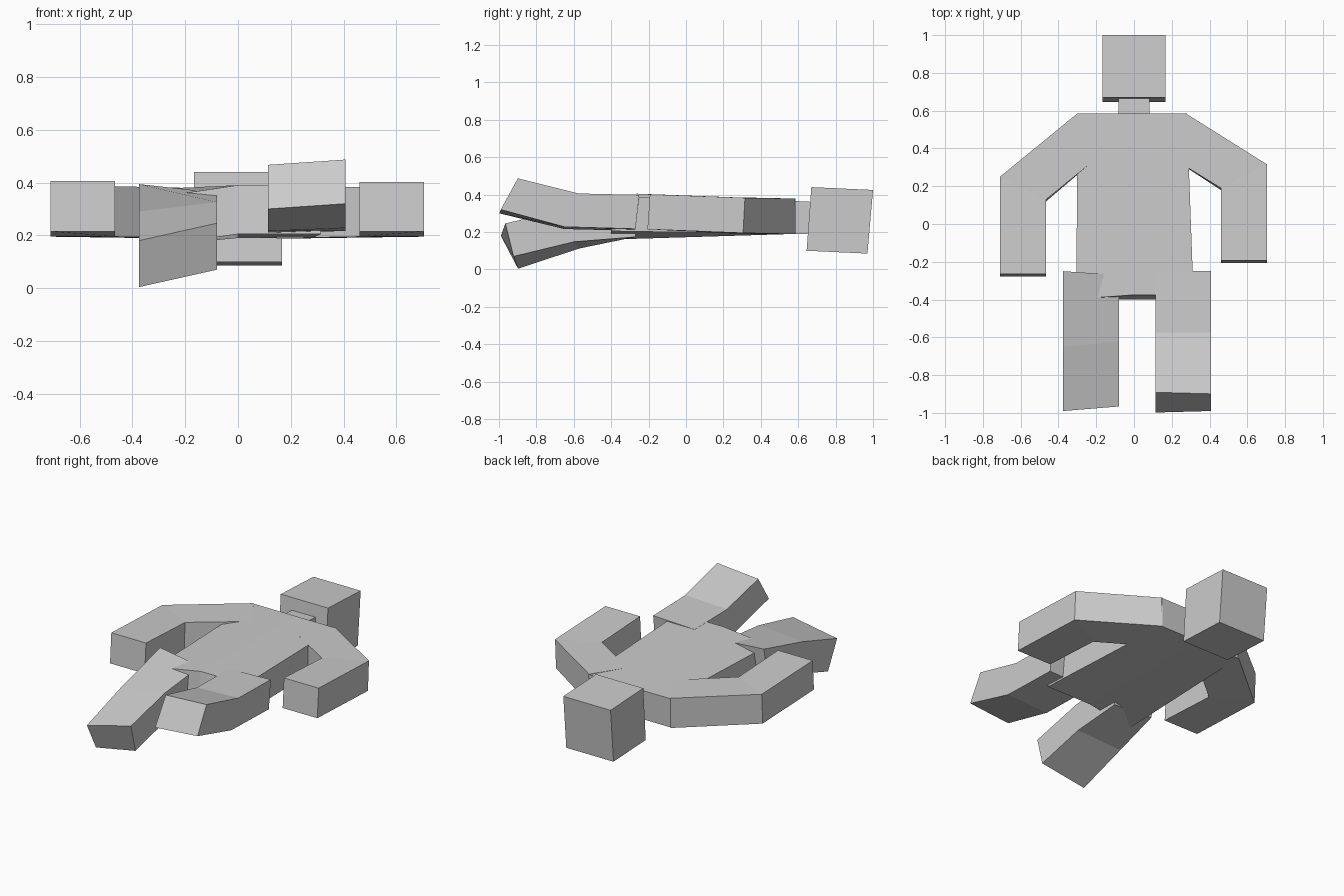
import bpy
import bmesh

default_cube = bpy.data.objects.get("Cube")
if default_cube:
    bpy.data.objects.remove(default_cube, do_unlink=True)

# Single plain grey material
grey = bpy.data.materials.new("plain grey")
grey.use_nodes = True
colour = (0.6, 0.6, 0.6, 1)
grey.diffuse_color = colour
grey.node_tree.nodes["Principled BSDF"].inputs["Base Color"].default_value = colour


def loft(name, rings):
    """Join rings of corner points into a closed, flat-shaded part."""
    bm = bmesh.new()
    loops = [[bm.verts.new(point) for point in ring] for ring in rings]
    count = len(loops[0])
    for first, second in zip(loops, loops[1:]):
        for i in range(count):
            j = (i + 1) % count
            bm.faces.new((first[i], first[j], second[j], second[i]))
    bm.faces.new(loops[0])
    bm.faces.new(loops[-1])
    bmesh.ops.recalc_face_normals(bm, faces=bm.faces)
    mesh = bpy.data.meshes.new(name)
    bm.to_mesh(mesh)
    bm.free()
    mesh.materials.append(grey)
    part = bpy.data.objects.new(name, mesh)
    bpy.context.collection.objects.link(part)
    return part


def slab(name, half_width, profile):
    """Extrude a side profile of (y, z) points evenly across x."""
    return loft(name, [[(x, y, z) for y, z in profile]
                       for x in (-half_width, half_width)])


def arm(name, side, sections):
    """Bent box arm; each section has outer and inner (x, y), and its heights."""
    rings = []
    for outer, inner, bottom, top, lean in sections:
        ring = []
        for (x, y), z, shift in ((outer, top, 0), (inner, top, 0),
                                 (inner, bottom, lean), (outer, bottom, lean)):
            ring.append((side * x, y - shift, z))
        rings.append(ring)
    return loft(name, rings)


def leg(name, inner_x, outer_x, sections):
    """Bent box leg; rise and skew twist each section between its two sides."""
    low_x, high_x = sorted((inner_x, outer_x))
    rings = []
    for (top_y, top_z), (base_y, base_z), rise, skew in sections:
        ring = []
        for x, sign, y, z, turn in (
                (low_x, -1, top_y, top_z, skew), (high_x, 1, top_y, top_z, skew),
                (high_x, 1, base_y, base_z, -skew), (low_x, -1, base_y, base_z, -skew)):
            ring.append((x, y + sign * turn, z + sign * rise))
        rings.append(ring)
    return loft(name, rings)


# Head and neck
slab("head", 0.167, [(0.67, 0.44), (1, 0.425), (0.97, 0.085), (0.645, 0.1)])
slab("neck", 0.083, [(0.5, 0.37), (0.7, 0.36), (0.7, 0.19), (0.5, 0.19)])

# Torso, with one hip corner dropping toward the lowered leg
torso_rings = []
for shoulder_x, hip_x, drop in ((-0.3, -0.305, 0.045), (0, 0, 0), (0.28, 0.315, 0)):
    torso_rings.append([
        (shoulder_x, 0.585, 0.376), (hip_x, -0.375 - drop / 2, 0.39 - drop),
        (hip_x, -0.4, 0.205 - drop), (shoulder_x, 0.58, 0.19)])
loft("torso", torso_rings)

# Arms, from shoulder to elbow to hand
arm("right_arm", -1, [
    ((0.3, 0.585), (0.165, 0.375), 0.189, 0.379, 0),
    ((0.71, 0.25), (0.465, 0.13), 0.195, 0.386, 0.01),
    ((0.71, -0.265), (0.465, -0.265), 0.215, 0.405, 0.013)])
arm("left_arm", 1, [
    ((0.275, 0.585), (0.145, 0.385), 0.189, 0.379, 0),
    ((0.705, 0.315), (0.46, 0.19), 0.195, 0.383, 0.01),
    ((0.705, -0.193), (0.46, -0.193), 0.215, 0.402, 0.013)])

# Legs, from hip to knee to foot
leg("left_leg", 0.113, 0.407, [
    ((-0.25, 0.394), (-0.27, 0.212), 0.005, 0),
    ((-0.575, 0.4), (-0.65, 0.222), 0.006, 0),
    ((-0.895, 0.477), (-0.994, 0.31), 0.01, -0.004)])
leg("right_leg", -0.08, -0.375, [
    ((-0.26, 0.378), (-0.28, 0.19), -0.016, -0.01),
    ((-0.635, 0.308), (-0.585, 0.13), 0.018, 0.014),
    ((-0.978, 0.213), (-0.91, 0.037), 0.033, 0.012)])
